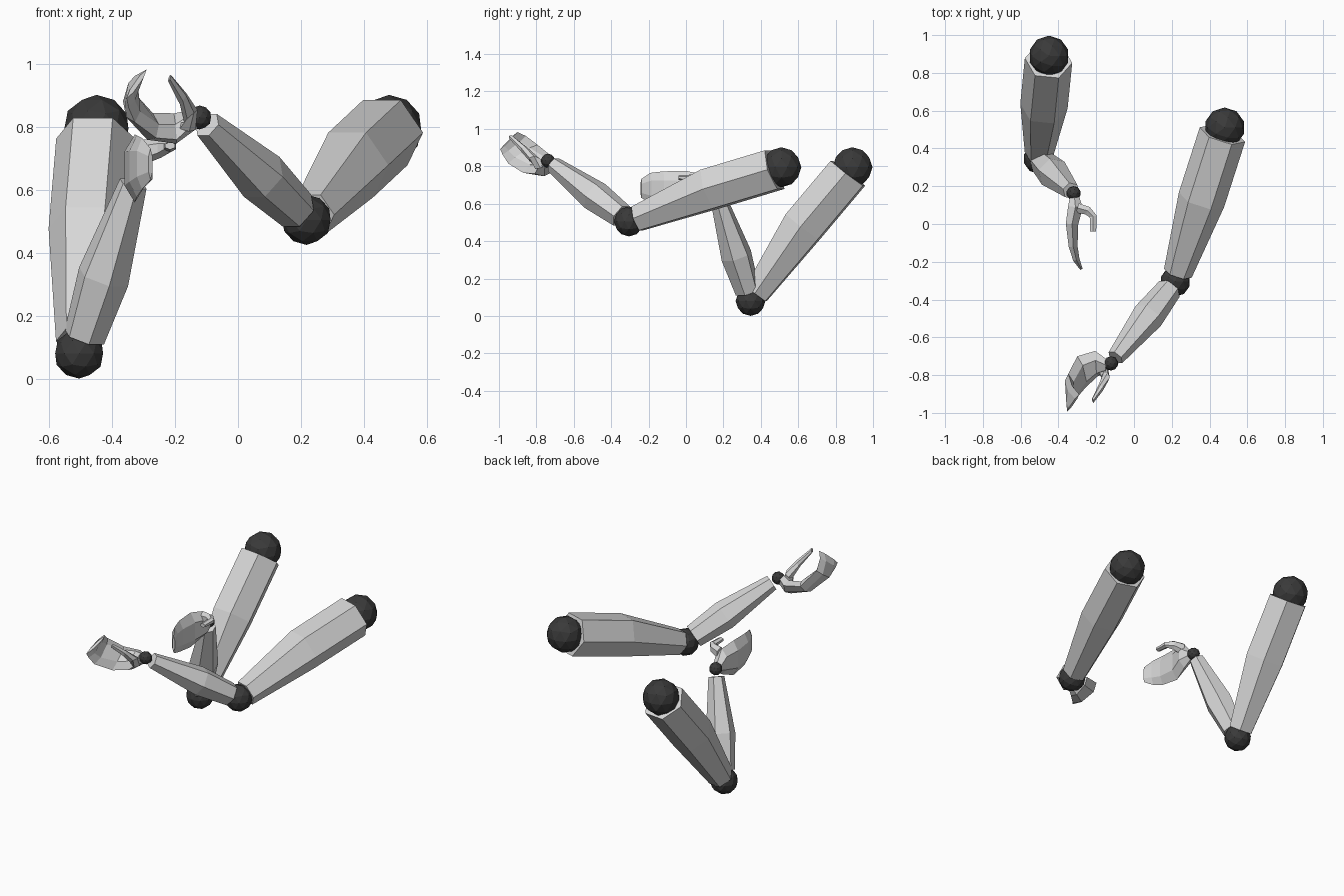
import bpy, bmesh, math
from mathutils import Vector as V

cube = bpy.data.objects.get("Cube")
if cube:
    bpy.data.objects.remove(cube, do_unlink=True)


def material(name, value):
    m = bpy.data.materials.new(name)
    m.use_nodes = True
    col = (value, value, value, 1)
    m.diffuse_color = col
    bsdf = next(n for n in m.node_tree.nodes if n.type == 'BSDF_PRINCIPLED')
    bsdf.inputs["Base Color"].default_value = col
    return m


GREY = material("light_grey", 0.68)
DARK = material("dark_joint", 0.042)


def finish(name, bm, mat):
    bmesh.ops.recalc_face_normals(bm, faces=bm.faces)
    me = bpy.data.meshes.new(name)
    bm.to_mesh(me)
    bm.free()
    me.materials.append(mat)
    ob = bpy.data.objects.new(name, me)
    bpy.context.scene.collection.objects.link(ob)


def ball(name, centre, r):
    bm = bmesh.new()
    bmesh.ops.create_icosphere(bm, subdivisions=2, radius=r)
    bmesh.ops.translate(bm, verts=bm.verts, vec=V(centre))
    finish(name, bm, DARK)


def loft(name, sections, sides=6):
    """Skin rings given as (centre, half-axis a, half-axis b)."""
    bm = bmesh.new()
    rings = []
    for c, a, b in sections:
        angles = [math.tau * i / sides for i in range(sides)]
        rings.append([bm.verts.new(c + a * math.cos(t) + b * math.sin(t)) for t in angles])
    for r0, r1 in zip(rings, rings[1:]):
        for i in range(sides):
            j = (i + 1) % sides
            bm.faces.new((r0[i], r0[j], r1[j], r1[i]))
    bm.faces.new(rings[0])
    bm.faces.new(rings[-1])
    finish(name, bm, GREY)


def limb(name, p0, p1, stations):
    """Hexagonal limb; stations are (position along, radius, upward shift)."""
    p0, p1 = V(p0), V(p1)
    axis = (p1 - p0).normalized()
    side = axis.cross(V((0, 0, 1))).normalized()
    up = side.cross(axis)
    loft(name, [(p0.lerp(p1, t) + up * s, side * r, up * r) for t, r, s in stations])


def ribbon(name, rows):
    """Lens-shaped strip; rows are (centre, half-width vector, half-thickness)."""
    pts = [V(r[0]) for r in rows]
    out = []
    for i, (c, a, th) in enumerate(rows):
        tangent = pts[min(i + 1, len(pts) - 1)] - pts[max(i - 1, 0)]
        a = V(a)
        out.append((pts[i], a, tangent.cross(a).normalized() * th))
    loft(name, out)


UPPER = [(0.055, 0.077, 0), (0.54, 0.126, 0.018), (0.955, 0.126, 0)]
FORE = [(0.09, 0.068, 0), (0.42, 0.085, 0), (0.93, 0.046, 0)]

# Both arms: joints and limb segments
ARMS = {
    "left": ((0.48, 0.51, 0.795), (0.218, -0.305, 0.505), (-0.122, -0.738, 0.83)),
    "right": ((-0.45, 0.89, 0.795), (-0.505, 0.345, 0.08), (-0.32, 0.163, 0.66)),
}
for s, (shoulder, elbow, wrist) in ARMS.items():
    ball(s + "_shoulder_joint", shoulder, 0.107)
    ball(s + "_elbow_joint", elbow, 0.08)
    ball(s + "_wrist_joint", wrist, 0.038)
    limb(s + "_upper_arm", elbow, shoulder, UPPER)
    limb(s + "_forearm", elbow, wrist, FORE)

# Right hand: open mitten with hooked thumb
ribbon("right_mitten", [
    ((-0.315, 0.140, 0.660), (0, 0, 0.030), 0.030),
    ((-0.310, 0.090, 0.675), (0, 0, 0.080), 0.045),
    ((-0.328, 0.000, 0.668), (0, 0, 0.108), 0.038),
    ((-0.322, -0.12, 0.675), (0, 0, 0.098), 0.027),
    ((-0.305, -0.19, 0.683), (0, 0, 0.082), 0.020),
    ((-0.278, -0.24, 0.682), (0, 0, 0.050), 0.008),
])
ribbon("right_thumb", [
    ((-0.300, 0.085, 0.720), (0, 0, 0.040), 0.030),
    ((-0.245, 0.070, 0.732), (0, 0, 0.030), 0.026),
    ((-0.216, 0.040, 0.738), (0, 0, 0.018), 0.022),
    ((-0.216, -0.04, 0.740), (0, 0, 0.012), 0.018),
])

# Left hand: curled mitten with raised thumb
ribbon("left_mitten", [
    ((-0.140, -0.750, 0.825), (0, 0.030, 0.015), 0.030),
    ((-0.200, -0.740, 0.795), (-0.005, 0.068, 0.035), 0.040),
    ((-0.280, -0.785, 0.802), (-0.02, 0.085, 0.037), 0.036),
    ((-0.338, -0.872, 0.865), (-0.01, 0.078, 0.050), 0.028),
    ((-0.338, -0.918, 0.912), (0.010, 0.062, 0.050), 0.018),
    ((-0.322, -0.948, 0.937), (0.032, 0.046, 0.046), 0.008),
])
ribbon("left_thumb", [
    ((-0.165, -0.765, 0.800), (-0.01, 0.040, 0.015), 0.030),
    ((-0.150, -0.810, 0.835), (-0.01, 0.028, -0.01), 0.028),
    ((-0.175, -0.865, 0.890), (-0.01, 0.018, -0.01), 0.020),
    ((-0.218, -0.935, 0.955), (-0.005, 0.010, -0.008), 0.012),
])
